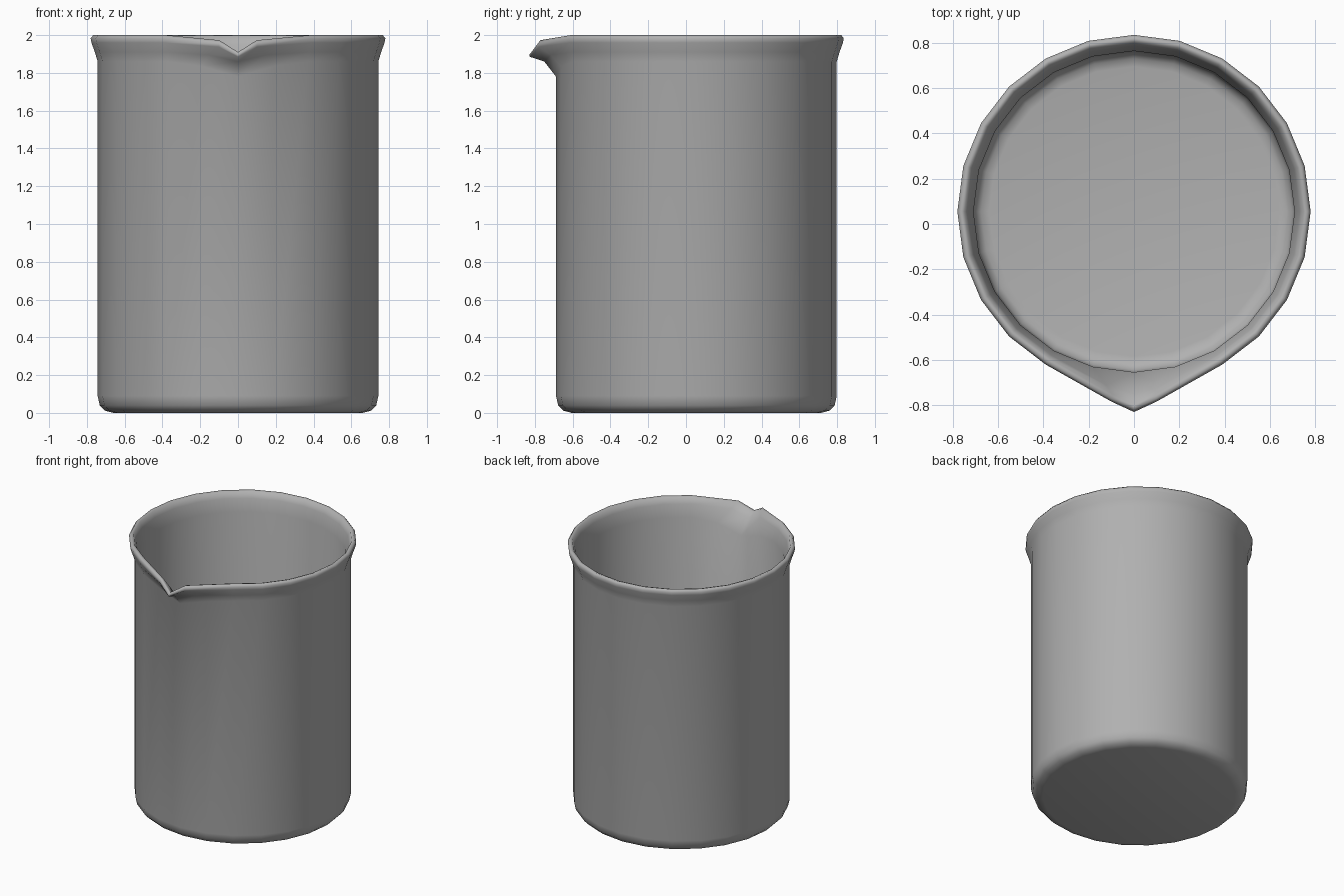
import bpy, bmesh, math

if "Cube" in bpy.data.objects:
    bpy.data.objects.remove(bpy.data.objects["Cube"])

SIDES = 24
CENTRE_Y = 0.055

# Wall profile from outer base, over the rim, to inner floor:
# radius, height, spout pull-out weight, spout drop at the centre line
PROFILE = [
    (0.66, 0.0, 0, 0), (0.705, 0.012, 0, 0), (0.732, 0.04, 0, 0), (0.743, 0.09, 0, 0),
    (0.743, 1.86, 0, 0.08),
    (0.758, 1.91, 0.45, 0.05),
    (0.776, 1.96, 1, 0.075),
    (0.78, 1.983, 1, 0.088),
    (0.767, 2.0, 1, 0.09),
    (0.748, 1.995, 1, 0.09),
    (0.732, 1.95, 0.7, 0.07),
    (0.709, 1.86, 0, 0.08),
    (0.709, 0.10, 0, 0), (0.70, 0.06, 0, 0), (0.675, 0.037, 0, 0), (0.64, 0.03, 0, 0),
]


def spout(x, y, z, k, pull, drop):
    """Draw the front three columns out into a pouring lip."""
    if k == 0:
        return x, y - 0.105 * pull, z - drop
    if abs(k) == 1:
        return x * (1 - 0.5 * pull), y - 0.085 * pull, z - 0.3 * drop
    return x, y, z


# Beaker body with rim and spout
bm = bmesh.new()
rings = []
for r, z, pull, drop in PROFILE:
    ring = []
    for i in range(SIDES):
        k = i - SIDES // 2          # k = 0 faces the front
        a = 2 * math.pi * k / SIDES
        ring.append(bm.verts.new(spout(r * math.sin(a), CENTRE_Y - r * math.cos(a), z, k, pull, drop)))
    rings.append(ring)
for low, high in zip(rings, rings[1:]):
    for i in range(SIDES):
        j = (i + 1) % SIDES
        bm.faces.new((low[i], low[j], high[j], high[i]))

# Base and inner floor
bm.faces.new(rings[0])
bm.faces.new(rings[-1])
bmesh.ops.recalc_face_normals(bm, faces=bm.faces)

mesh = bpy.data.meshes.new("beaker")
bm.to_mesh(mesh)
bm.free()
beaker = bpy.data.objects.new("beaker", mesh)
bpy.context.collection.objects.link(beaker)

# Darker grey finish
grey = bpy.data.materials.new("dark_grey")
grey.diffuse_color = (0.44, 0.44, 0.44, 1)
grey.use_nodes = True
grey.node_tree.nodes["Principled BSDF"].inputs["Base Color"].default_value = grey.diffuse_color
mesh.materials.append(grey)

bpy.context.view_layer.objects.active = beaker
beaker.select_set(True)
bpy.ops.object.shade_smooth_by_angle(angle=math.radians(75))
